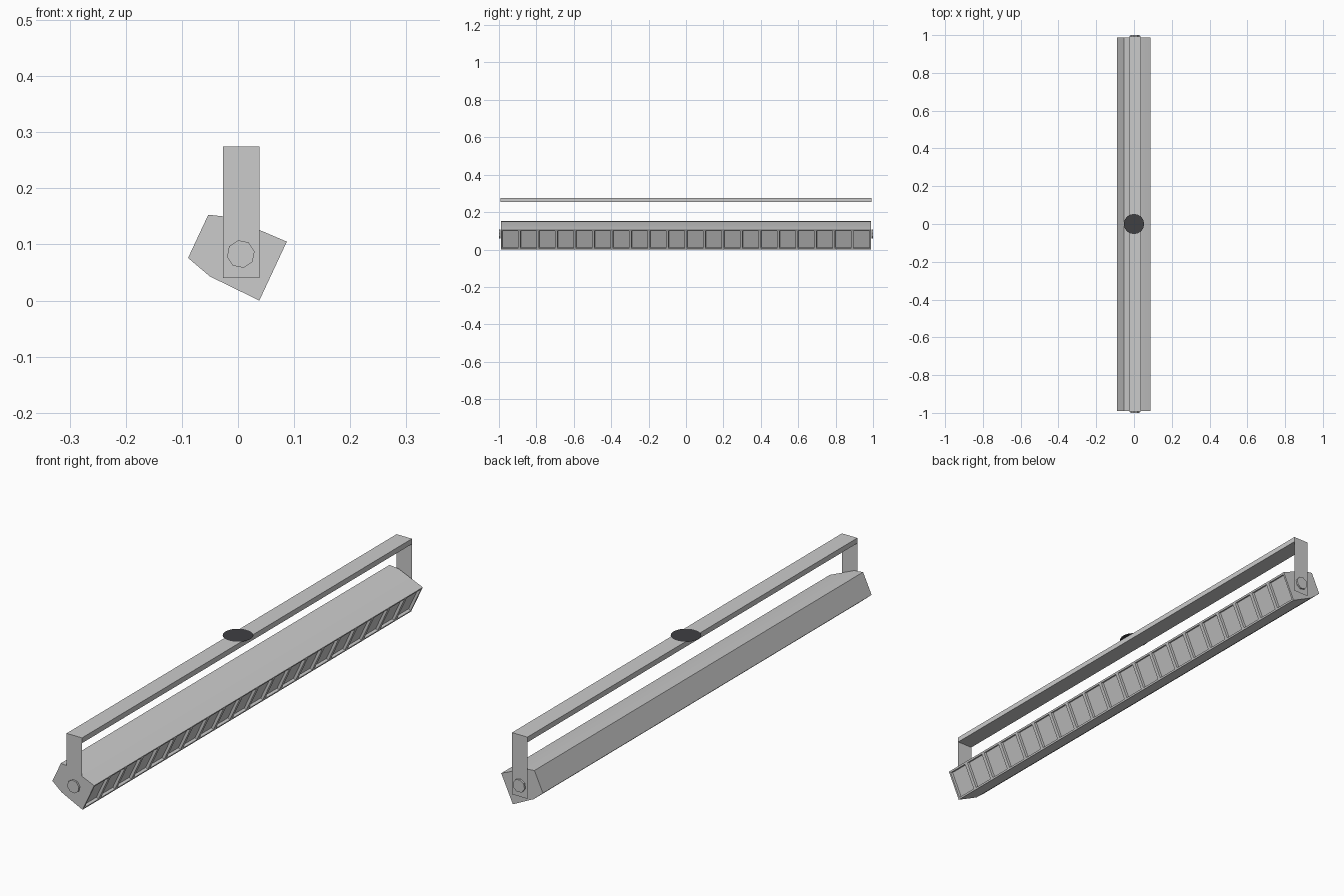
import bpy, bmesh, math
from mathutils import Matrix

if "Cube" in bpy.data.objects:
    bpy.data.objects.remove(bpy.data.objects["Cube"])

Y0, Y1, CELLS = -0.99, 0.988, 20


def finish(name, bm, smooth=False):
    bmesh.ops.recalc_face_normals(bm, faces=bm.faces[:])
    me = bpy.data.meshes.new(name)
    bm.to_mesh(me)
    bm.free()
    ob = bpy.data.objects.new(name, me)
    bpy.context.collection.objects.link(ob)
    if smooth:
        bpy.ops.object.select_all(action='DESELECT')
        ob.select_set(True)
        bpy.context.view_layer.objects.active = ob
        bpy.ops.object.shade_smooth_by_angle(angle=math.radians(25))
    return ob


# lamp housing: tilted profile lofted along y, one recessed cell per segment
profile = [(0.038, 0.0), (0.087, 0.105), (-0.016, 0.149),
           (-0.053, 0.153), (-0.089, 0.076), (-0.05, 0.043)]
bm = bmesh.new()
rings = [[bm.verts.new((x, Y0 + (Y1 - Y0) * i / CELLS, z)) for x, z in profile]
         for i in range(CELLS + 1)]
cell_faces = []
n = len(profile)
for a, b in zip(rings, rings[1:]):
    for k in range(n):
        j = (k + 1) % n
        f = bm.faces.new((a[k], a[j], b[j], b[k]))
        if k == 0:
            cell_faces.append(f)
bm.faces.new(rings[0])
bm.faces.new(rings[-1])
bmesh.ops.recalc_face_normals(bm, faces=bm.faces[:])
bmesh.ops.inset_individual(bm, faces=cell_faces, thickness=0.01, depth=0.0)
bmesh.ops.inset_individual(bm, faces=cell_faces, thickness=0.001, depth=-0.01)
finish("lamp_housing", bm, True)

# hanger crossbar
bm = bmesh.new()
bmesh.ops.create_cube(bm, size=1, matrix=Matrix.Translation((0.0055, 0, 0.265))
                      @ Matrix.Diagonal((0.065, 1.986, 0.02, 1)))
finish("hanger_bar", bm)

# thin side plates and pivot caps at both ends
for side, label in ((-1, "front"), (1, "back")):
    y = side * 0.993
    bm = bmesh.new()
    bm.faces.new([bm.verts.new((x, y, z)) for x, z in
                  ((-0.027, 0.04), (0.038, 0.04), (0.038, 0.275), (-0.027, 0.275))])
    finish("hanger_plate_" + label, bm)
    bm = bmesh.new()
    bmesh.ops.create_cone(bm, cap_ends=True, segments=8, radius1=0.025,
                          radius2=0.025, depth=0.008,
                          matrix=Matrix.Translation((0.005, side * 0.996, 0.083))
                          @ Matrix.Rotation(math.pi / 2, 4, 'X')
                          @ Matrix.Rotation(0.2, 4, 'Z'))
    finish("pivot_cap_" + label, bm)

# dark flat ceiling mount disc
bm = bmesh.new()
bmesh.ops.create_circle(bm, cap_ends=True, segments=32, radius=0.053,
                        matrix=Matrix.Translation((0, 0, 0.2765)))
disc = finish("mount_disc", bm)
mat = bpy.data.materials.new("dark_mount")
mat.diffuse_color = (0.05, 0.05, 0.055, 1)
mat.use_nodes = True
mat.node_tree.nodes["Principled BSDF"].inputs["Base Color"].default_value = mat.diffuse_color
disc.data.materials.append(mat)
